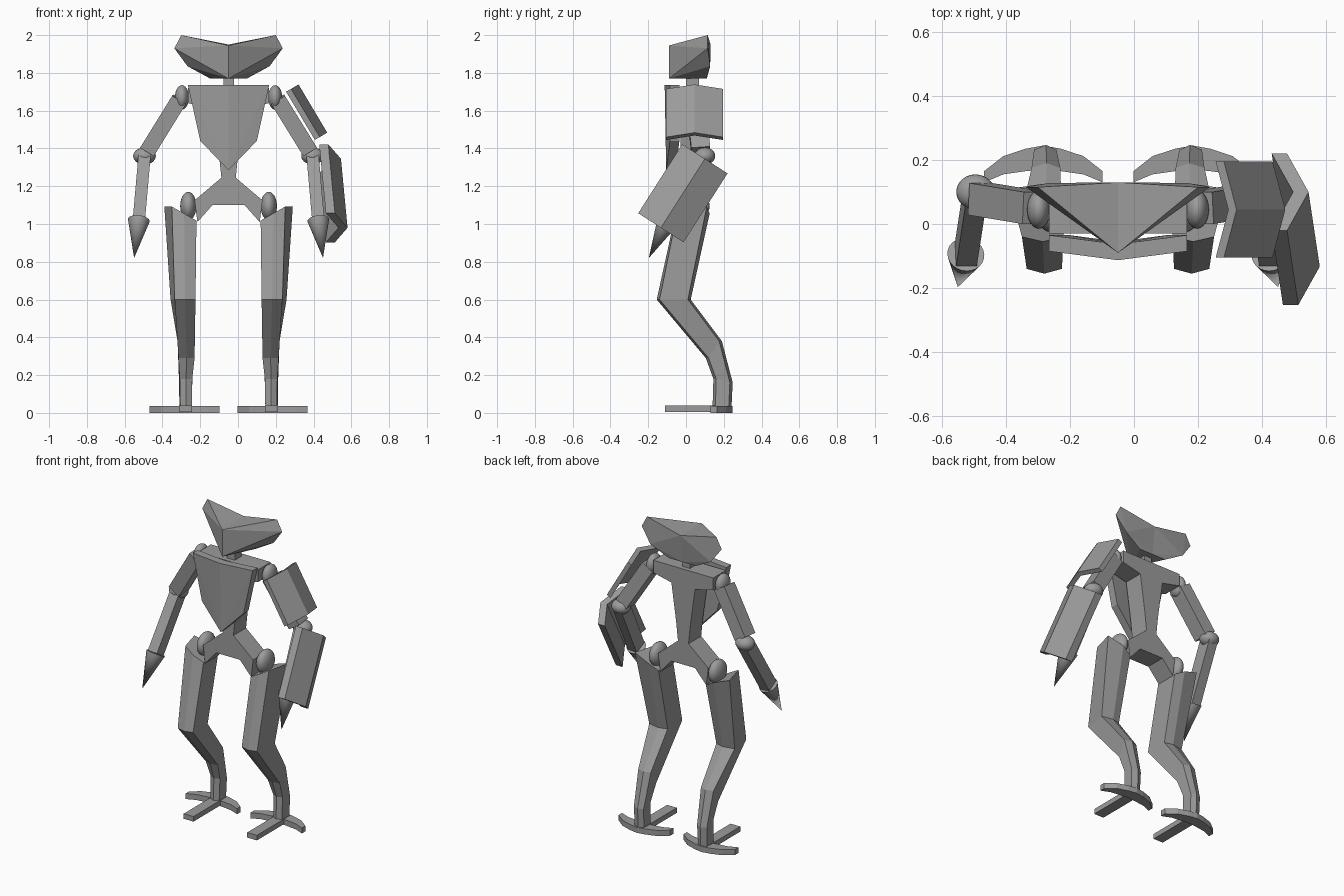
import bpy, bmesh, math
from mathutils import Vector

default = bpy.data.objects.get("Cube")
if default:
    bpy.data.objects.remove(default, do_unlink=True)

GREY = (0.33, 0.33, 0.33, 1)
metal = bpy.data.materials.new("grey_metal")
metal.use_nodes = True
metal.diffuse_color = GREY
metal.node_tree.nodes["Principled BSDF"].inputs["Base Color"].default_value = GREY
CENTRE = -0.05  # the body's plane of symmetry


def finish(name, bm):
    bmesh.ops.recalc_face_normals(bm, faces=bm.faces)
    mesh = bpy.data.meshes.new(name)
    bm.to_mesh(mesh)
    bm.free()
    mesh.materials.append(metal)
    obj = bpy.data.objects.new(name, mesh)
    bpy.context.collection.objects.link(obj)
    return obj


def loft(name, rings):
    """Solid through matching rings of points, capped at both ends."""
    bm = bmesh.new()
    loops = [[bm.verts.new(p) for p in ring] for ring in rings]
    n = len(loops[0])
    for a, b in zip(loops, loops[1:]):
        for i in range(n):
            j = (i + 1) % n
            bm.faces.new((a[i], a[j], b[j], b[i]))
    bm.faces.new(loops[0])
    bm.faces.new(loops[-1])
    return finish(name, bm)


def hull(name, points):
    bm = bmesh.new()
    for p in points:
        bm.verts.new(p)
    bmesh.ops.convex_hull(bm, input=bm.verts)
    bmesh.ops.dissolve_limit(bm, angle_limit=0.01, verts=bm.verts, edges=bm.edges)
    return finish(name, bm)


def bar(name, a, b, width, depth):
    """Rectangular rod from a to b."""
    a, b = Vector(a), Vector(b)
    axis = (b - a).normalized()
    u = axis.cross(Vector((0, 1, 0))).normalized()
    v = axis.cross(u)
    corners = [u * i * width / 2 + v * j * depth / 2
               for i, j in ((-1, -1), (1, -1), (1, 1), (-1, 1))]
    return loft(name, [[p + c for c in corners] for p in (a, b)])


def smooth(name):
    obj = bpy.context.object
    obj.name = name
    obj.data.materials.append(metal)
    bpy.ops.object.shade_smooth_by_angle(angle=math.radians(40))


def ball(name, centre, radii):
    bpy.ops.mesh.primitive_uv_sphere_add(segments=24, ring_count=14, radius=1, location=centre)
    bpy.context.object.scale = radii
    smooth(name)


def armour(name, origin, axis, across, out, thick, bend):
    """Plate bent outward along its middle line."""
    o, axis, across, out = map(Vector, (origin, axis, across, out))
    ring = [o - across, o + out * bend, o + across]
    ring += [p + out * thick for p in reversed(ring)]
    return loft(name, [ring, [p + axis for p in ring]])


# Torso frame: shoulder bar, spine and forked pelvis in one silhouette
half = [(0.215, 1.72), (0.215, 1.64), (0.085, 1.61), (0.05, 1.36), (0.038, 1.245),
        (0.18, 1.125), (0.165, 1.01), (0.085, 1.1)]
outline = half + [(-x, z) for x, z in reversed(half)]
loft("torso_frame", [[(CENTRE + x, y, z) for x, z in outline] for y in (-0.03, 0.1)])
bar("neck", (CENTRE, 0.035, 1.7), (CENTRE, 0.035, 1.8), 0.055, 0.07)

# Leg sections: outer back x, outer front x, inner x, front y, front z, back y, back z
LEG = [(0.34, 0.30, 0.17, -0.04, 1.055, 0.11, 1.055),
       (0.307, 0.285, 0.175, -0.14, 0.6, 0.01, 0.6),
       (0.27, 0.265, 0.18, 0.12, 0.29, 0.175, 0.38),
       (0.262, 0.258, 0.192, 0.16, 0.18, 0.232, 0.16),
       (0.26, 0.255, 0.195, 0.155, 0.01, 0.225, 0.01)]

for s, side in ((-1, "right"), (1, "left")):
    def at(dx, y, z):
        return Vector((CENTRE + s * dx, y, z))

    # Head half: swept back from a vertical ridge
    hull(side + "_head", [at(0, -0.09, 1.945), at(0, -0.09, 1.77), at(0, 0.13, 1.95),
                          at(0.25, 0.115, 2.0), at(0.287, 0.115, 1.93),
                          at(0.217, 0.128, 1.835), at(0.097, 0.11, 1.77), at(0, 0.11, 1.77)])

    # Chest plate half
    chest = [(0, -0.113, 1.735), (0.215, -0.085, 1.735), (0.15, -0.085, 1.44), (0, -0.105, 1.285)]
    hull(side + "_chest_plate", [at(x, y + t, z) for x, y, z in chest for t in (0, 0.05)])

    # Arm
    elbow, wrist, tip = at(0.445, 0.1, 1.36), at(0.475, -0.095, 1.02), at(0.5, -0.197, 0.82)
    ball(side + "_shoulder", at(0.247, 0.045, 1.67), (0.037, 0.06, 0.065))
    ball(side + "_elbow", elbow, (0.06, 0.055, 0.045))
    bar(side + "_upper_arm", at(0.26, 0.05, 1.66), at(0.43, 0.078, 1.385), 0.085, 0.1)
    bar(side + "_forearm", elbow, wrist, 0.065, 0.085)
    direction = tip - wrist
    bpy.ops.mesh.primitive_cone_add(vertices=24, radius1=0.058, radius2=0,
                                    depth=direction.length, location=(wrist + tip) / 2)
    bpy.context.object.rotation_euler = direction.to_track_quat("Z", "Y").to_euler()
    smooth(side + "_hand_spike")

    # Leg
    ball(side + "_hip", at(0.213, 0.05, 1.095), (0.043, 0.075, 0.075))
    rings = []
    for i, (ob, of, inner, fy, fz, by, bz) in enumerate(LEG):
        slope = 0.037 if i == 0 else 0
        mid = (of + inner) / 2
        rings.append([at(inner, fy, fz - slope), at(mid, fy - 0.015, fz), at(of, fy, fz + slope),
                      at(ob, by, bz + slope), at(mid, by + 0.015, bz), at(inner, by, bz - slope)])
    loft(side + "_leg", rings)

    # Foot: one straight front toe and two curved side toes in a single arc
    hull(side + "_front_toe", [at(0.228 + x, y, z) for x in (-0.035, 0.035)
                               for y in (-0.11, 0.2) for z in (0.005, 0.038)])
    quarter = [(0.185, 0.13, 0.165), (0.125, 0.155, 0.212), (0.055, 0.165, 0.235)]
    arc = [(-x, a, b) for x, a, b in quarter] + [(0, 0.17, 0.245)] + quarter[::-1]
    loft(side + "_side_toes", [[at(0.233 + x, y, z) for y, z in
                                ((a, 0), (b, 0), (b, 0.036), (a, 0.036))] for x, a, b in arc])

# Armour on the left arm only
armour("upper_arm_armour", (0.255, 0.045, 1.70), (0.152, 0, -0.255), (0, 0.15, 0),
       (0.86, 0, 0.51), 0.03, 0.046)
armour("forearm_armour", (0.43, 0.1, 1.345), (0.035, -0.233, -0.365), (0, 0.12, -0.077),
       (1, 0, 0), 0.048, 0.067)
